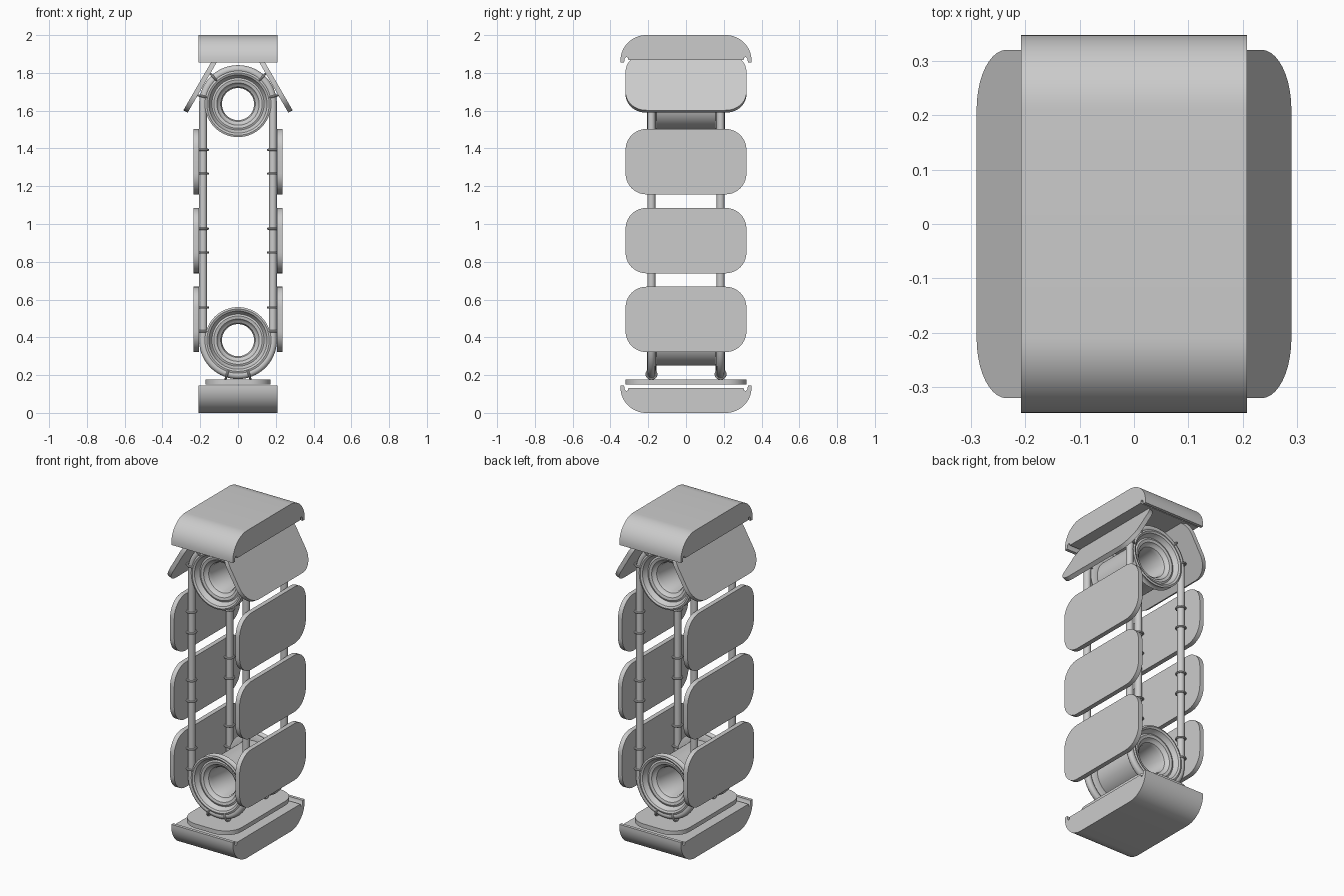
import bpy, bmesh, math
from math import sin, cos, pi, radians
from mathutils import Vector

if "Cube" in bpy.data.objects:
    bpy.data.objects.remove(bpy.data.objects["Cube"])

TOP, LOW = 1.635, 0.385      # pulley centres
ROPE_R, ROPE_Y = 0.185, 0.183


def finish(name, bm, loc=(0, 0, 0), tilt=0.0):
    bmesh.ops.recalc_face_normals(bm, faces=bm.faces[:])
    me = bpy.data.meshes.new(name)
    bm.to_mesh(me)
    bm.free()
    ob = bpy.data.objects.new(name, me)
    bpy.context.collection.objects.link(ob)
    ob.location = loc
    ob.rotation_euler.y = -tilt
    smooth(ob)
    return ob


def smooth(ob):
    bpy.ops.object.select_all(action='DESELECT')
    ob.select_set(True)
    bpy.context.view_layer.objects.active = ob
    bpy.ops.object.shade_smooth_by_angle(angle=radians(35))


def extrude_x(name, pts, half, loc=(0, 0, 0), tilt=0.0):
    """Extrude a closed (y, z) outline along x."""
    bm = bmesh.new()
    f = bm.faces.new([bm.verts.new((-half, y, z)) for y, z in pts])
    ex = bmesh.ops.extrude_face_region(bm, geom=[f])
    bmesh.ops.translate(bm, vec=(2 * half, 0, 0),
                        verts=[v for v in ex['geom'] if isinstance(v, bmesh.types.BMVert)])
    return finish(name, bm, loc, tilt)


def lathe_y(name, prof, loc, steps=64):
    """Spin a closed (radius, y) profile around the y axis."""
    bm = bmesh.new()
    rings = [[bm.verts.new((r * cos(2 * pi * i / steps), y, r * sin(2 * pi * i / steps)))
              for r, y in prof] for i in range(steps)]
    n = len(prof)
    for i in range(steps):
        a, b = rings[i], rings[(i + 1) % steps]
        for j in range(n):
            k = (j + 1) % n
            bm.faces.new((a[j], a[k], b[k], b[j]))
    return finish(name, bm, loc)


# Grooved pulleys with stepped, dished end faces
half = [(0.085, -0.135), (0.092, -0.152), (0.104, -0.158), (0.112, -0.172),
        (0.128, -0.176), (0.138, -0.172), (0.146, -0.182), (0.154, -0.2),
        (0.165, -0.206), (0.175, -0.202), (0.168, -0.192), (0.165, -0.183),
        (0.168, -0.172), (0.175, -0.163), (0.165, -0.158), (0.135, -0.155)]
profile = half + [(r, -y) for r, y in reversed(half)]
for name, z in (("upper_pulley", TOP), ("lower_pulley", LOW)):
    lathe_y(name, profile, (0, 0, z))

# Two endless ropes running around both pulleys
path = [(ROPE_R * cos(pi * i / 32), TOP + ROPE_R * sin(pi * i / 32)) for i in range(33)]
path += [(-x, LOW + TOP - z) for x, z in path]
for name, y in (("front_rope", -ROPE_Y), ("back_rope", ROPE_Y)):
    cu = bpy.data.curves.new(name, 'CURVE')
    cu.dimensions = '3D'
    cu.bevel_depth = 0.021
    cu.bevel_resolution = 4
    sp = cu.splines.new('POLY')
    sp.points.add(len(path) - 1)
    for p, (x, z) in zip(sp.points, path):
        p.co = (x, y, z, 1)
    sp.use_cyclic_u = True
    ob = bpy.data.objects.new(name, cu)
    bpy.context.collection.objects.link(ob)
    bpy.ops.object.select_all(action='DESELECT')
    ob.select_set(True)
    bpy.context.view_layer.objects.active = ob
    bpy.ops.object.convert(target='MESH')
    smooth(bpy.context.view_layer.objects.active)

# Rounded panel outline
R, HW, HH = 0.11, 0.32, 0.173
outline = []
for k, (sy, sz) in enumerate(((1, 1), (-1, 1), (-1, -1), (1, -1))):
    for i in range(11):
        a = pi / 2 * (k + i / 10)
        outline.append((sy * (HW - R) + R * cos(a), sz * (HH - R) + R * sin(a)))


def ring(loc, tilt):
    major, minor, n, m = 0.026, 0.006, 20, 8
    bm = bmesh.new()
    g = [[bm.verts.new(((major + minor * cos(2 * pi * j / m)) * cos(2 * pi * i / n),
                        (major + minor * cos(2 * pi * j / m)) * sin(2 * pi * i / n),
                        minor * sin(2 * pi * j / m))) for j in range(m)] for i in range(n)]
    for i in range(n):
        for j in range(m):
            i2, j2 = (i + 1) % n, (j + 1) % m
            bm.faces.new((g[i][j], g[i2][j], g[i2][j2], g[i][j2]))
    finish("rope_ring", bm, loc, tilt)


# Straight-run panels with their rings
for side, ang in ((1, 0.0), (-1, pi)):
    for z in (0.495, 0.912, 1.33):
        extrude_x("side_panel", outline, 0.014, (side * 0.221, 0, z), ang)
        for dz in (-0.063, 0.063):
            for y in (-ROPE_Y, ROPE_Y):
                ring((side * ROPE_R, y, z + dz), ang)

# Panels turning around the pulleys
for deg, zc in ((30, TOP), (150, TOP), (270, LOW)):
    a = radians(deg)
    extrude_x("turning_panel", outline, 0.013,
              (0.221 * cos(a), 0, zc + 0.221 * sin(a)), a)
    for da in (-0.31, 0.31):
        b = a + da
        for y in (-ROPE_Y, ROPE_Y):
            ring((0.189 * cos(b), y, zc + 0.189 * sin(b)), b)

# End caps: rounded block with a curled lip along each long edge
edge = [(0.21 + 0.137 * sin(t), 0.135 - 0.135 * cos(t))
        for t in [pi / 2 * i / 16 for i in range(17)]]
edge += [(0.347, 0.146), (0.328, 0.146), (0.325, 0.125), (0.316, 0.115),
         (0.308, 0.12), (0.305, 0.132)]
cap = edge + [(-y, z) for y, z in reversed(edge)]
extrude_x("bottom_cap", cap, 0.208)
extrude_x("top_cap", [(y, 2 - z) for y, z in cap], 0.208)
